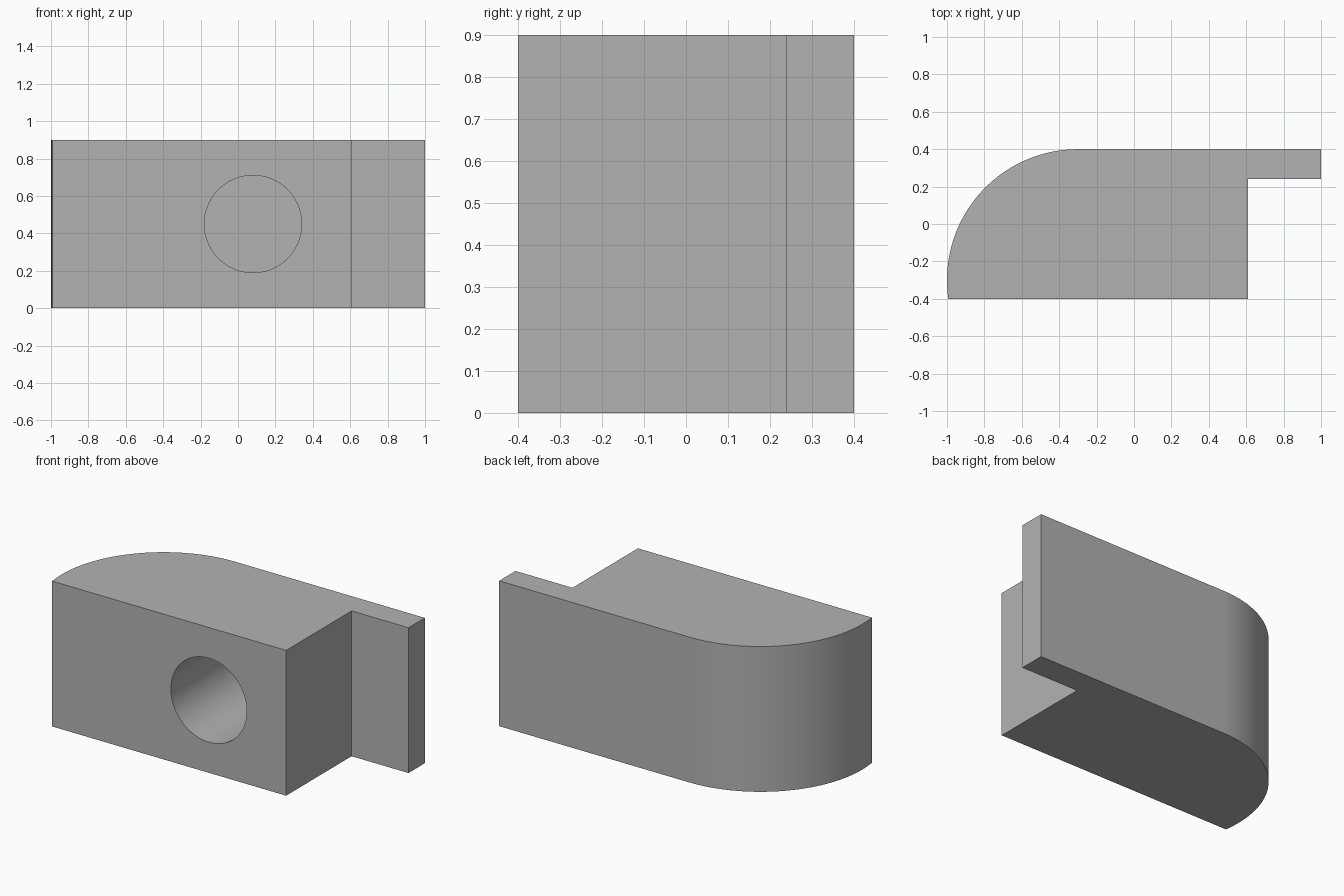
import bpy, bmesh, math

if "Cube" in bpy.data.objects:
    bpy.data.objects.remove(bpy.data.objects["Cube"])

grey = bpy.data.materials.new("plain grey")
grey.diffuse_color = (0.45, 0.45, 0.45, 1)
grey.use_nodes = True
grey.node_tree.nodes["Principled BSDF"].inputs["Base Color"].default_value = grey.diffuse_color

# Block outline: rounded back-left corner, thin tab flush with the back
R, CX, CY = 0.7, -0.3, -0.3
end = math.pi + math.asin(0.1 / R)
outline = [(0.61, -0.4), (0.61, 0.24), (1, 0.24), (1, 0.4)]
for i in range(49):
    a = math.pi / 2 + (end - math.pi / 2) * i / 48
    outline.append((CX + R * math.cos(a), CY + R * math.sin(a)))

bm = bmesh.new()
base = bm.faces.new([bm.verts.new((x, y, 0)) for x, y in outline])
top = bmesh.ops.extrude_face_region(bm, geom=[base])["geom"]
bmesh.ops.translate(bm, vec=(0, 0, 0.9),
                    verts=[v for v in top if isinstance(v, bmesh.types.BMVert)])
bmesh.ops.recalc_face_normals(bm, faces=bm.faces)
mesh = bpy.data.meshes.new("block")
bm.to_mesh(mesh)
bm.free()
mesh.materials.append(grey)
block = bpy.data.objects.new("block", mesh)
bpy.context.collection.objects.link(block)

# Blind round hole in the front, stopping short of the back wall
y0, y1 = -0.6, 0.24
bpy.ops.mesh.primitive_cylinder_add(vertices=96, radius=0.26, depth=y1 - y0,
                                    location=(0.08, (y0 + y1) / 2, 0.45),
                                    rotation=(math.pi / 2, 0, 0))
cutter = bpy.context.object
cutter.name = "hole_cutter"
cutter.data.materials.append(grey)
cutter.hide_render = True

cut = block.modifiers.new("hole", "BOOLEAN")
cut.operation = "DIFFERENCE"
cut.solver = "EXACT"
cut.object = cutter
bpy.ops.object.select_all(action="DESELECT")
block.select_set(True)
bpy.context.view_layer.objects.active = block
bpy.ops.object.modifier_apply(modifier=cut.name)
bpy.data.objects.remove(cutter, do_unlink=True)
bpy.ops.object.shade_smooth_by_angle(angle=math.radians(30))
